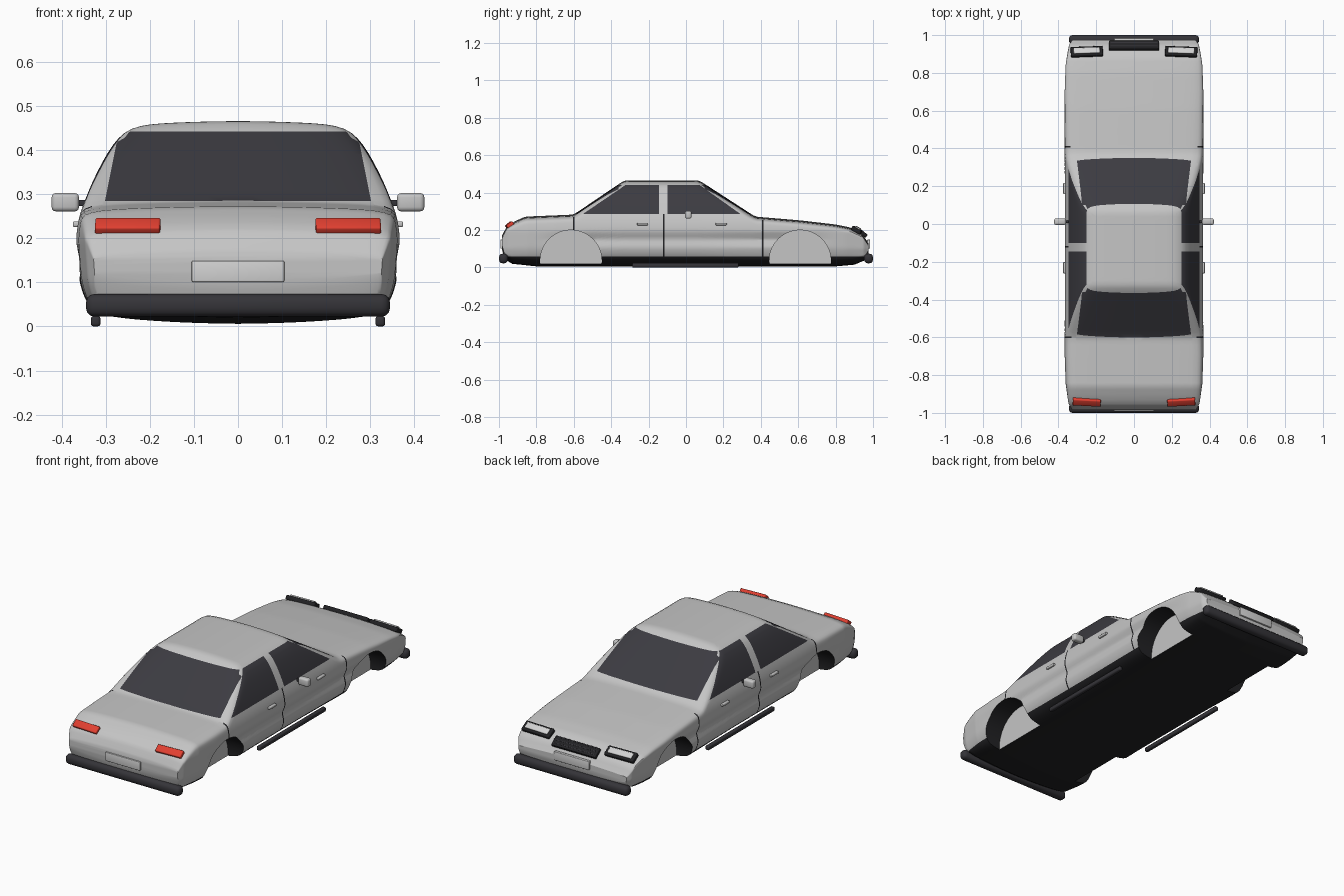
import bpy, bmesh, math
from mathutils import Matrix, Vector

cube = bpy.data.objects.get("Cube")
if cube:
    bpy.data.objects.remove(cube, do_unlink=True)


def material(name, r, g, b):
    m = bpy.data.materials.new(name)
    m.use_nodes = True
    m.diffuse_color = (r, g, b, 1)
    node = m.node_tree.nodes["Principled BSDF"]
    node.inputs["Base Color"].default_value = (r, g, b, 1)
    node.inputs["Roughness"].default_value = 0.6
    return m


PAINT = material("silver paint", 0.56, 0.56, 0.56)
GLASS = material("dark glass", 0.045, 0.044, 0.053)
BLACK = material("black underbody", 0.016, 0.016, 0.018)
TRIM = material("bumper grey", 0.035, 0.034, 0.04)
RED = material("red lamp", 0.75, 0.05, 0.03)
PALE = material("pale lens", 0.65, 0.65, 0.65)
parts = []


def add_object(name, bm, mats):
    mesh = bpy.data.meshes.new(name)
    bm.to_mesh(mesh)
    bm.free()
    for m in mats:
        mesh.materials.append(m)
    ob = bpy.data.objects.new(name, mesh)
    bpy.context.collection.objects.link(ob)
    parts.append(ob)
    return ob


def box(name, loc, size, mat, bevel=0.004, tilt=0.0, yaw=0.0):
    bm = bmesh.new()
    bmesh.ops.create_cube(bm, size=1)
    bmesh.ops.scale(bm, vec=size, verts=bm.verts)
    bmesh.ops.bevel(bm, geom=bm.edges[:], offset=bevel, segments=3,
                    profile=0.5, affect='EDGES')
    turn = Matrix.Rotation(math.radians(yaw), 4, 'Z') @ Matrix.Rotation(math.radians(tilt), 4, 'X')
    bm.transform(Matrix.Translation(loc) @ turn)
    return add_object(name, bm, [mat])


def interp(points, t):
    if t <= points[0][0]:
        return points[0][1]
    for (a, u), (b, v) in zip(points, points[1:]):
        if t <= b:
            return u + (v - u) * (t - a) / (b - a)
    return points[-1][1]


# Body curves: roof line, floor line, plan taper, and half width by height
TOP = [(-.985, .15), (-.975, .2), (-.95, .226), (-.915, .247), (-.86, .272), (-.6, .283),
       (-.33, .466), (.07, .466), (.37, .272), (.61, .252), (.8, .23), (.88, .214),
       (.94, .182), (.965, .15), (.975, .12)]
FLOOR = [(-.985, .1), (-.97, .045), (-.93, .02), (-.8, .006), (.8, .006),
         (.9, .015), (.96, .04), (.975, .07)]
TAPER = [(-.985, .9), (-.95, .945), (-.85, .985), (-.7, 1), (.7, 1),
         (.85, .985), (.95, .945), (.975, .9)]
SIDE = [(0, .3), (.03, .325), (.06, .347), (.1, .36), (.2, .368), (.25, .361), (.28, .35),
        (.33, .33), (.4, .294), (.44, .264), (.466, .24)]


def section(y):
    h = sum(interp(TOP, y + d) for d in (-.012, 0, .012)) / 3
    b, w = interp(FLOOR, y), interp(TAPER, y)
    low = min(b + .018, h - .02)
    pts = []
    for i in range(10):
        x = w * interp(SIDE, low) * i / 10
        pts.append((x, b + (low - b) * (i / 10) ** 2))
    high = h - .01
    for i in range(31):
        z = low + (high - low) * i / 30
        pts.append((w * interp(SIDE, z), z))
    edge = pts[-1][0]
    for i in range(9, -1, -1):
        pts.append((edge * i / 10, h - .01 * (i / 10) ** 2))
    # soften the corners
    for _ in range(5):
        pts = [pts[0]] + [((a[0] + 2 * p[0] + c[0]) / 4, (a[1] + 2 * p[1] + c[1]) / 4)
                          for a, p, c in zip(pts, pts[1:], pts[2:])] + [pts[-1]]
    # pressed groove along the flank
    fade = max(0, min(1, (.8 - abs(y)) / .3))
    return [(x - (.014 * fade * max(0, 1 - abs(z - .15) / .042) if x > .3 else 0), z)
            for x, z in pts]


# Body loft
bm = bmesh.new()
stations = [-.985, -.98, -.975]
while stations[-1] < .97:
    stations.append(round(stations[-1] + (.0075 if abs(stations[-1]) > .84 else .02), 4))
stations = [y for y in stations if y < .972] + [.975]
rings = []
for y in stations:
    half = section(y)
    loop = half + [(-x, z) for x, z in half[-2:0:-1]]
    rings.append([bm.verts.new((x, y, z)) for x, z in loop])
for a, b in zip(rings, rings[1:]):
    for i in range(len(a)):
        j = (i + 1) % len(a)
        bm.faces.new((a[i], a[j], b[j], b[i]))
bm.faces.new(rings[0])
bm.faces.new(rings[-1])
bmesh.ops.recalc_face_normals(bm, faces=bm.faces)


def cut(co, no, keep):
    faces = [f for f in bm.faces if keep(f.calc_center_median())]
    geom = set(faces)
    for f in faces:
        geom.update(f.edges)
        geom.update(f.verts)
    bmesh.ops.bisect_plane(bm, geom=list(geom), plane_co=co, plane_no=no, dist=1e-5)


# Cut lines for windows, seams and the dark sill
SILL, GLASS_LOW, GLASS_HIGH = .058, .285, .442
SEAMS, SEAM = (-.6, -.12, .41), .004
PILLAR = (-.145, -.1)
REAR_CO, REAR_NO = Vector((0, -.56, .28)), Vector((0, -.17, .25))
FRONT_CO, FRONT_NO = Vector((0, .3, .28)), Vector((0, .17, .24))
cut((0, 0, SILL), (0, 0, 1), lambda c: c.z < .1)
for z in (GLASS_LOW, GLASS_HIGH):
    cut((0, 0, z), (0, 0, 1), lambda c: c.z > .25)
for y in PILLAR:
    cut((0, y, 0), (0, 1, 0), lambda c: c.z > .25 and abs(c.x) > .2)
for y in SEAMS:
    for d in (-SEAM, SEAM):
        cut((0, y + d, 0), (0, 1, 0), lambda c: .03 < c.z < .3 and abs(c.x) > .3)
cut(REAR_CO, REAR_NO, lambda c: c.z > .26 and abs(c.x) > .22 and c.y < -.1)
cut(FRONT_CO, FRONT_NO, lambda c: c.z > .26 and abs(c.x) > .22 and c.y > -.1)
for s in (1, -1):
    cut((s * .359, 0, 0), (s, 0, .2), lambda c: c.z > .26 and c.x * s > .2)
body = add_object("body_shell", bm, [PAINT, GLASS, BLACK])

# Wheel wells
ARCHES, RADIUS, AXLE, INNER = (-.615, .61), .165, .035, .255
bm = bmesh.new()
for y in ARCHES:
    for s in (1, -1):
        bmesh.ops.create_cone(bm, cap_ends=True, segments=56, radius1=RADIUS, radius2=RADIUS, depth=.3,
                              matrix=Matrix.Translation((s * (INNER + .15), y, AXLE))
                              @ Matrix.Rotation(math.pi / 2, 4, 'Y'))
cutter = add_object("wheel_well_cutter", bm, [])
cutter.hide_render = True
mod = body.modifiers.new("wells", 'BOOLEAN')
mod.operation, mod.solver, mod.object = 'DIFFERENCE', 'EXACT', cutter
bpy.context.view_layer.objects.active = body
bpy.ops.object.modifier_apply(modifier=mod.name)
parts.remove(cutter)
bpy.data.objects.remove(cutter, do_unlink=True)


def body_colour(c, n):
    ax = abs(c.x)
    if abs(ax - INNER) < .002 and abs(n.x) > .95 and c.z < .21:
        return 0
    for y in ARCHES:
        r = math.hypot(c.y - y, c.z - AXLE)
        if abs(r - RADIUS) < .003 and ax > INNER and abs(n.x) < .3:
            return 2
    if c.z < SILL:
        return 2
    if ax > .33 and c.z < .285 and any(abs(c.y - y) < SEAM for y in SEAMS):
        return 2
    if GLASS_LOW < c.z < GLASS_HIGH:
        if ax + .2 * c.z < .359 and abs(n.y) > .3:
            return 1
        below = (c - REAR_CO).dot(REAR_NO) < 0 and (c - FRONT_CO).dot(FRONT_NO) < 0
        if below and ax > .24 and not PILLAR[0] < c.y < PILLAR[1]:
            return 1
    return 0


for p in body.data.polygons:
    p.material_index = body_colour(p.center, p.normal)

# Bumpers and number plates at both ends
for end, s, py in (("rear", -1, -.984), ("front", 1, .976)):
    box(end + "_bumper", (0, s * .976, .048), (.69, .048, .052), TRIM, .02)
    box(end + "_plate", (0, py, .125), (.21, .016, .048), PALE, .003)

# Grille with slats
box("grille", (0, .944, .184), (.265, .056, .02), BLACK, .004, -38)
for i in range(3):
    box("grille_slat", (0, .931 + i * .014, .204 - i * .011), (.25, .005, .006), TRIM, .001, -38)

for s, side in ((1, "left"), (-1, "right")):
    # Lamps
    box(side + "_headlight_frame", (s * .25, .912, .199), (.17, .056, .024), BLACK, .006, -32, -s * 2)
    box(side + "_headlight_lens", (s * .25, .915, .205), (.14, .034, .024), PALE, .005, -32, -s * 2)
    box(side + "_tail_light", (s * .25, -.942, .226), (.148, .04, .026), RED, .005, 38, s * 3)
    # Mirror and its arm
    box(side + "_mirror", (s * .392, .012, .282), (.062, .034, .042), PAINT, .01)
    box(side + "_mirror_arm", (s * .355, .012, .28), (.04, .014, .014), TRIM, .003)
    # Door handles
    for y in (-.232, .188):
        box(side + "_door_handle", (s * .367, y, .232), (.016, .06, .013), PAINT, .004)
    # Sill tube
    box(side + "_sill_tube", (s * .323, -.003, .012), (.022, .57, .024), TRIM, .007)

# Smooth shading with crisp edges
bpy.ops.object.select_all(action='DESELECT')
for ob in parts:
    ob.select_set(True)
bpy.context.view_layer.objects.active = body
bpy.ops.object.shade_smooth_by_angle(angle=math.radians(32))
